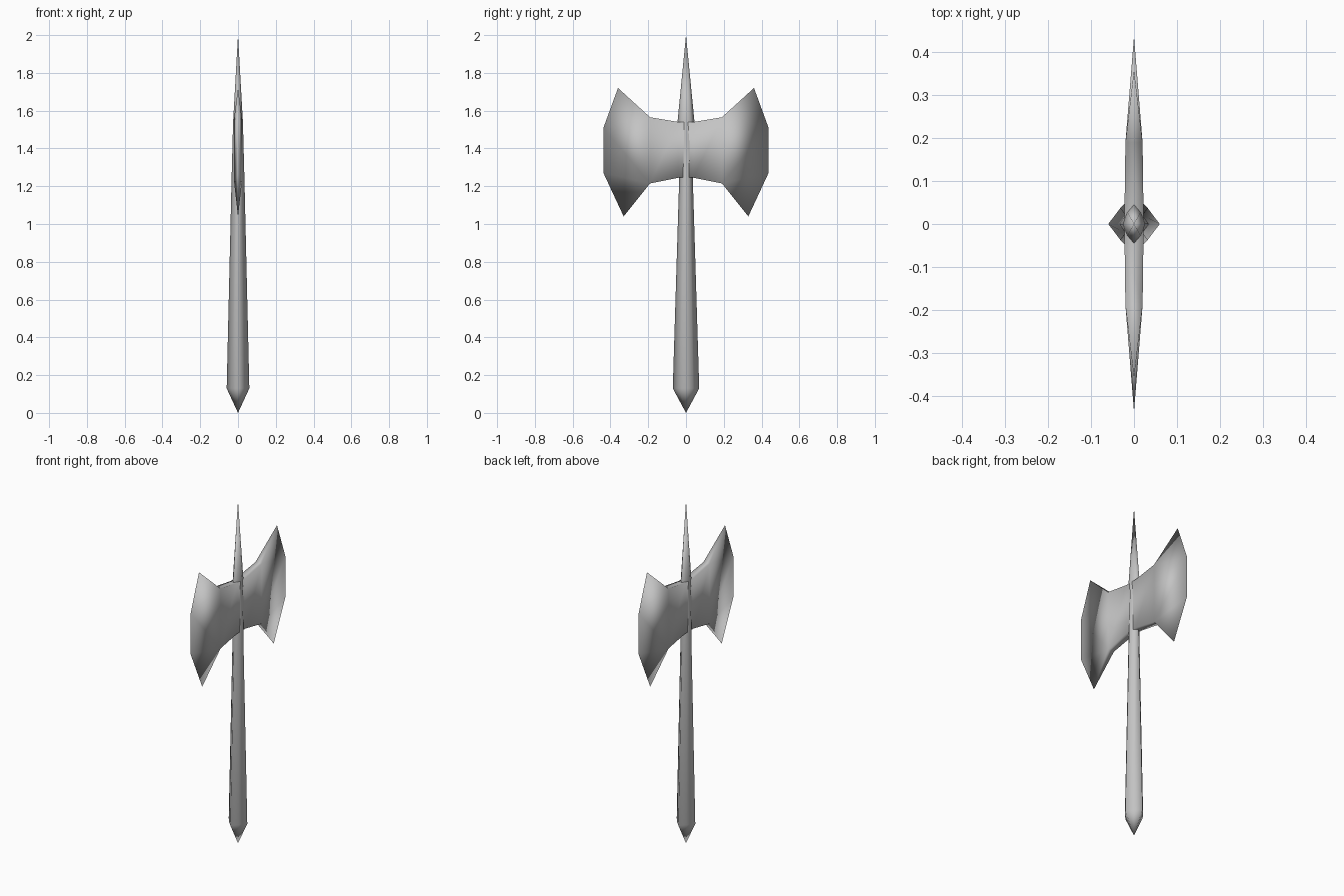
import bpy, bmesh

cube = bpy.data.objects.get("Cube")
if cube:
    bpy.data.objects.remove(cube, do_unlink=True)

steel = bpy.data.materials.new("grey_steel")
steel.use_nodes = True
GREY = (0.55, 0.55, 0.55, 1)
steel.diffuse_color = GREY
for node in steel.node_tree.nodes:
    if node.type == 'BSDF_PRINCIPLED':
        node.inputs["Base Color"].default_value = GREY


def finish(name, bm):
    """Turn a bmesh into a smooth shaded object."""
    bmesh.ops.recalc_face_normals(bm, faces=bm.faces)
    for f in bm.faces:
        f.smooth = True
    mesh = bpy.data.meshes.new(name)
    bm.to_mesh(mesh)
    bm.free()
    mesh.materials.append(steel)
    obj = bpy.data.objects.new(name, mesh)
    bpy.context.collection.objects.link(obj)
    return obj


def bridge(bm, a, b):
    """Join two closed rings of equal size with quads."""
    n = len(a)
    for i in range(n):
        j = (i + 1) % n
        bm.faces.new((a[i], a[j], b[j], b[i]))


def fan(bm, tip, ring):
    for i in range(len(ring)):
        bm.faces.new((tip, ring[i], ring[(i + 1) % len(ring)]))


# Handle and top spike: eight-sided diamond section, pointed at both ends
def diamond_ring(bm, z, rx, ry, mid):
    unit = [(1, 0), (mid, mid), (0, 1), (-mid, mid),
            (-1, 0), (-mid, -mid), (0, -1), (mid, -mid)]
    return [bm.verts.new((rx * u, ry * v, z)) for u, v in unit]


bm = bmesh.new()
rings = [diamond_ring(bm, *s) for s in [
    (0.13, 0.06, 0.07, 0.53),
    (1.24, 0.034, 0.036, 0.57),
    (1.54, 0.026, 0.045, 0.6)]]
for low, high in zip(rings, rings[1:]):
    bridge(bm, low, high)
fan(bm, bm.verts.new((0, 0, 0)), rings[0])
fan(bm, bm.verts.new((0, 0, 2)), rings[-1])
finish("handle_and_spike", bm)


# Double blade: box-shaped neck through the handle, flaring to sharp edges
def neck_ring(bm, y, low, high, half):
    return [bm.verts.new((x, y, z)) for x, z in
            [(half, low), (half, high), (-half, high), (-half, low)]]


bm = bmesh.new()
stations = [(-0.19, 1.215, 1.565, 0.02), (-0.04, 1.245, 1.54, 0.022),
            (0.04, 1.245, 1.54, 0.022), (0.19, 1.215, 1.565, 0.02)]
necks = [neck_ring(bm, *s) for s in stations]
for a, b in zip(necks, necks[1:]):
    bridge(bm, a, b)

for side, neck in ((-1, necks[0]), (1, necks[-1])):
    low_horn, low_edge, high_edge, high_horn = [
        bm.verts.new((0, side * y, z)) for y, z in
        [(0.33, 1.04), (0.437, 1.27), (0.437, 1.51), (0.36, 1.72)]]
    left_low, left_high, right_high, right_low = neck
    for low, high in ((left_low, left_high), (right_low, right_high)):
        bm.faces.new((low, low_edge, high_edge, high))
        bm.faces.new((high, high_edge, high_horn))
        bm.faces.new((low, low_horn, low_edge))
    # inner edges of the horns
    bm.faces.new((left_high, right_high, high_horn))
    bm.faces.new((left_low, right_low, low_horn))
finish("double_blade", bm)
